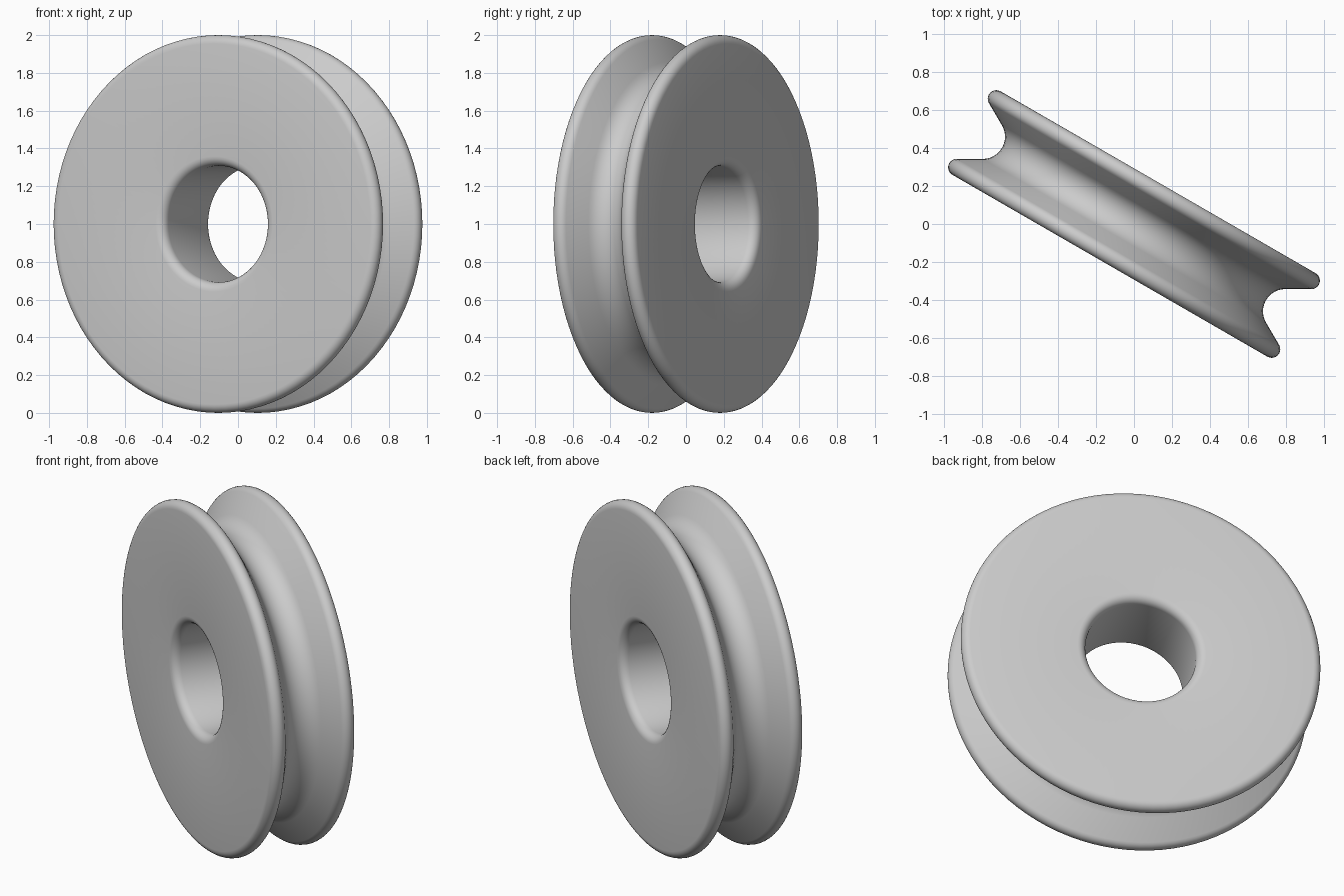
import bpy, bmesh, math
from mathutils import Vector

cube = bpy.data.objects.get("Cube")
if cube:
    bpy.data.objects.remove(cube, do_unlink=True)

# Plain grey finish
grey = bpy.data.materials.new("plain grey")
grey.use_nodes = True
colour = (0.6, 0.6, 0.6, 1)
grey.diffuse_color = colour
grey.node_tree.nodes["Principled BSDF"].inputs["Base Color"].default_value = colour

HALF_WIDTH = 0.253
BORE = 0.308
FILLET = 0.05
RIM = 0.045
GROOVE_FLOOR = 0.80
GROOVE_FILLET = 0.117
SEGMENTS = 96


def arc(radius, along, size, start, end, steps):
    """Points (radius, along axis) on an arc, angles in degrees."""
    points = []
    for i in range(steps + 1):
        t = math.radians(start + (end - start) * i / steps)
        points.append((radius + size * math.cos(t), along + size * math.sin(t)))
    return points


# Half section: bore fillet, flat side, rounded rim, sloped wall, groove floor
half = arc(BORE + FILLET, HALF_WIDTH - FILLET, FILLET, 180, 90, 6)
half += arc(1 - RIM, HALF_WIDTH - RIM, RIM, 90, -60, 10)
half += arc(GROOVE_FLOOR + GROOVE_FILLET, 0, GROOVE_FILLET, 120, 180, 6)
section = half + [(r, -a) for r, a in reversed(half[:-1])]

# Revolve the section about the wheel's horizontal axle
turn = math.radians(30)
axle = Vector((math.sin(turn), math.cos(turn), 0))
centre = Vector((0, 0, 1))
bm = bmesh.new()
ring = [bm.verts.new(centre + axle * a + Vector((0, 0, r))) for r, a in section]
edges = [bm.edges.new((v, ring[(i + 1) % len(ring)])) for i, v in enumerate(ring)]
bmesh.ops.spin(bm, geom=ring + edges, cent=centre, axis=axle,
               angle=math.tau, steps=SEGMENTS, use_merge=True)
bmesh.ops.remove_doubles(bm, verts=bm.verts, dist=0.0001)
bmesh.ops.recalc_face_normals(bm, faces=bm.faces)
mesh = bpy.data.meshes.new("pulley_wheel")
bm.to_mesh(mesh)
bm.free()
mesh.materials.append(grey)

wheel = bpy.data.objects.new("pulley_wheel", mesh)
bpy.context.collection.objects.link(wheel)
bpy.context.view_layer.objects.active = wheel
wheel.select_set(True)
bpy.ops.object.shade_smooth_by_angle(angle=math.radians(40))
